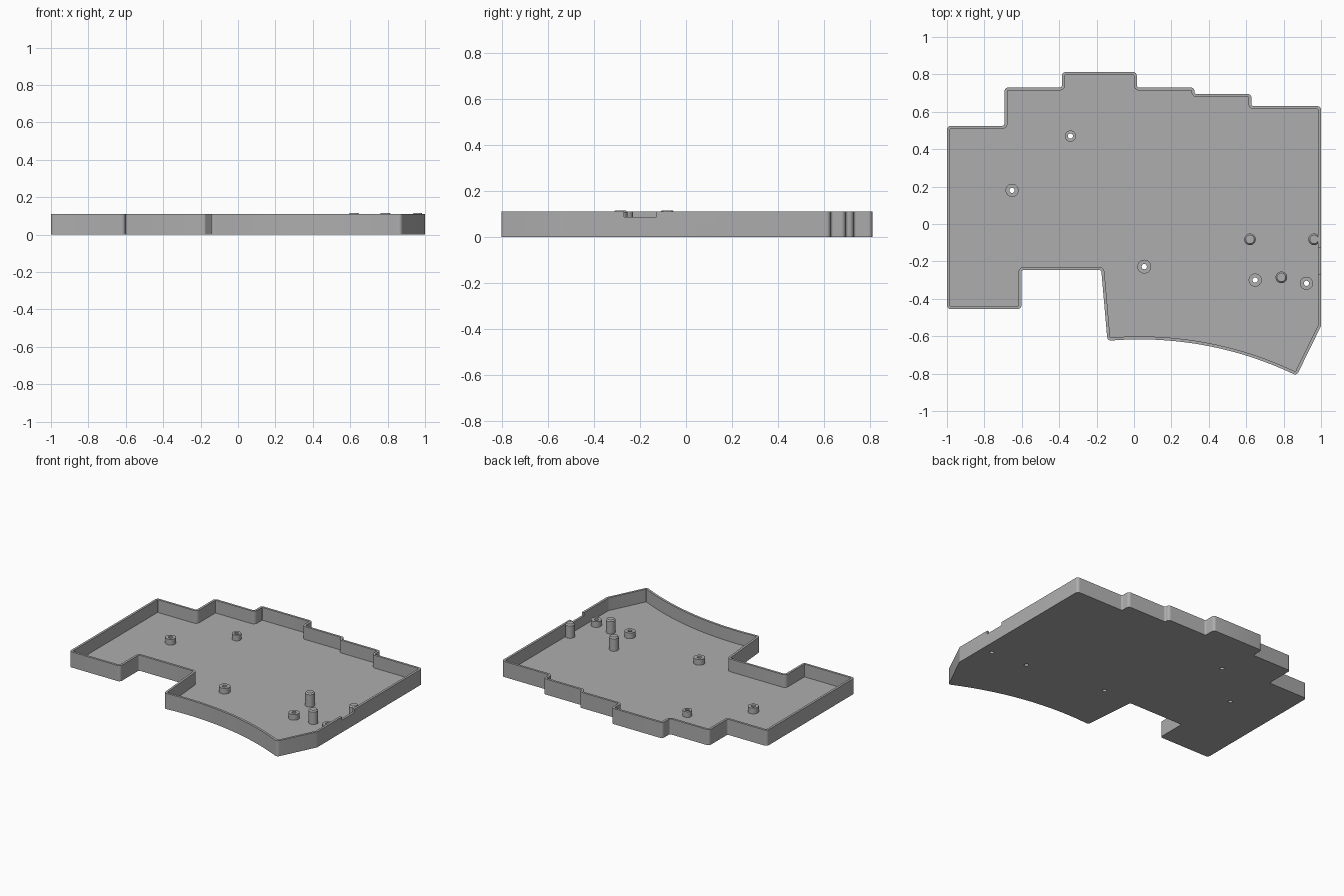
import bpy, bmesh, math
from mathutils import Vector

HEIGHT, FLOOR, WALL, FILLET = 0.11, 0.02, 0.016, 0.012

cube = bpy.data.objects.get("Cube")
if cube:
    bpy.data.objects.remove(cube, do_unlink=True)

grey = bpy.data.materials.new("plain grey")
grey.use_nodes = True
colour = (0.42, 0.42, 0.42, 1)
grey.diffuse_color = colour
grey.node_tree.nodes["Principled BSDF"].inputs["Base Color"].default_value = colour


def finish(bm, name):
    """Turn a bmesh into a linked, shaded object."""
    bmesh.ops.recalc_face_normals(bm, faces=bm.faces)
    mesh = bpy.data.meshes.new(name)
    bm.to_mesh(mesh)
    bm.free()
    mesh.materials.append(grey)
    obj = bpy.data.objects.new(name, mesh)
    bpy.context.collection.objects.link(obj)
    return obj


def smooth(obj):
    bpy.ops.object.select_all(action='DESELECT')
    obj.select_set(True)
    bpy.context.view_layer.objects.active = obj
    bpy.ops.object.shade_smooth_by_angle(angle=math.radians(30))


def add_ring(bm, points, z):
    return [bm.verts.new((p[0], p[1], z)) for p in points]


def bridge(bm, a, b):
    n = len(a)
    for i in range(n):
        j = (i + 1) % n
        bm.faces.new((a[i], a[j], b[j], b[i]))


def circle(x, y, r, n=32):
    return [(x + r * math.cos(math.tau * i / n), y + r * math.sin(math.tau * i / n))
            for i in range(n)]


def outlines(corners):
    """Rounded outer outline and a concentric inner one, point for point."""
    outer, inner = [], []
    n = len(corners)
    for i, c in enumerate(corners):
        a = (c - corners[i - 1]).normalized()
        b = (corners[(i + 1) % n] - c).normalized()
        na, nb = Vector((-a.y, a.x)), Vector((-b.y, b.x))
        turn = a.x * b.y - a.y * b.x
        mitre = (na + nb) / (1 + na.dot(nb))
        if abs(turn) < 0.2:
            outer.append(c)
            inner.append(c + mitre * WALL)
            continue
        side = 1 if turn > 0 else -1
        radius = FILLET if side < 0 else WALL + 0.004
        centre = c + mitre * radius * side
        for k in range(7):
            normal = (na.slerp(nb, k / 6)).normalized()
            outer.append(centre - normal * radius * side)
            inner.append(centre - normal * (radius * side - WALL))
    return outer, inner


# Outline: front edge with a recess, a long arc, then the stepped back edge
front = [(-1, -0.455), (-0.602, -0.455), (-0.602, -0.246), (-0.175, -0.246)]
arc_radius, arc_x, arc_top = 1.92, 0.03, -0.617
arc = []
for i in range(25):
    x = -0.142 + (0.87 + 0.142) * i / 24
    drop = arc_radius - math.sqrt(arc_radius ** 2 - (x - arc_x) ** 2)
    arc.append((x, arc_top - drop))
back = [(1, -0.545), (1, 0.63), (0.628, 0.63), (0.628, 0.695), (0.323, 0.695),
        (0.323, 0.73), (0.015, 0.73), (0.015, 0.8125), (-0.385, 0.8125),
        (-0.385, 0.73), (-0.692, 0.73), (-0.692, 0.525), (-1, 0.525)]
outer, inner = outlines([Vector(p) for p in front + arc + back])

# Tray: floor and walls
bm = bmesh.new()
rings = [add_ring(bm, outer, 0), add_ring(bm, outer, HEIGHT),
         add_ring(bm, inner, HEIGHT), add_ring(bm, inner, FLOOR)]
for lower, upper in zip(rings, rings[1:]):
    bridge(bm, lower, upper)
bm.faces.new(rings[0])
bm.faces.new(rings[-1])
tray = finish(bm, "tray")


def cut(target, points, z0, z1):
    """Subtract a vertical prism from the target."""
    bm = bmesh.new()
    low, high = add_ring(bm, points, z0), add_ring(bm, points, z1)
    bridge(bm, low, high)
    bm.faces.new(low)
    bm.faces.new(high)
    cutter = finish(bm, "cutter")
    cutter.hide_render = True
    mod = target.modifiers.new("cut", 'BOOLEAN')
    mod.operation, mod.solver, mod.object = 'DIFFERENCE', 'EXACT', cutter
    bpy.context.view_layer.objects.active = target
    bpy.ops.object.modifier_apply(modifier=mod.name)
    bpy.data.objects.remove(cutter, do_unlink=True)


# Port opening in the side wall
cut(tray, [(0.97, -0.27), (1.1, -0.27), (1.1, -0.128), (0.97, -0.128)], 0.087, 0.2)

# Hollow screw standoffs with holes through the floor
HOLE, STANDOFF_TOP = 0.014, 0.06
standoffs = [(-0.34, 0.47, 0.03), (-0.652, 0.18, 0.035), (0.055, -0.228, 0.037),
             (0.648, -0.3, 0.035), (0.922, -0.317, 0.035)]
for number, (x, y, r) in enumerate(standoffs, 1):
    cut(tray, circle(x, y, HOLE), -0.1, 0.05)
    bm = bmesh.new()
    rings = [add_ring(bm, circle(x, y, rad), z) for rad, z in
             ((r, FLOOR), (r, STANDOFF_TOP), (HOLE, STANDOFF_TOP), (HOLE, FLOOR))]
    for lower, upper in zip(rings, rings[1:] + rings[:1]):
        bridge(bm, lower, upper)
    smooth(finish(bm, f"screw_standoff_{number}"))
smooth(tray)

# Solid support posts with chamfered tops; the one by the wall is flattened
for number, (x, y) in enumerate([(0.62, -0.082), (0.788, -0.285), (0.963, -0.082)], 1):
    bm = bmesh.new()
    rings = [add_ring(bm, circle(x, y, rad), z) for rad, z in
             ((0.031, FLOOR), (0.031, 0.107), (0.023, 0.116))]
    for lower, upper in zip(rings, rings[1:]):
        bridge(bm, lower, upper)
    bm.faces.new(rings[0])
    bm.faces.new(rings[-1])
    for v in bm.verts:
        v.co.x = min(v.co.x, 1 - WALL + 0.001)
    smooth(finish(bm, f"support_post_{number}"))
